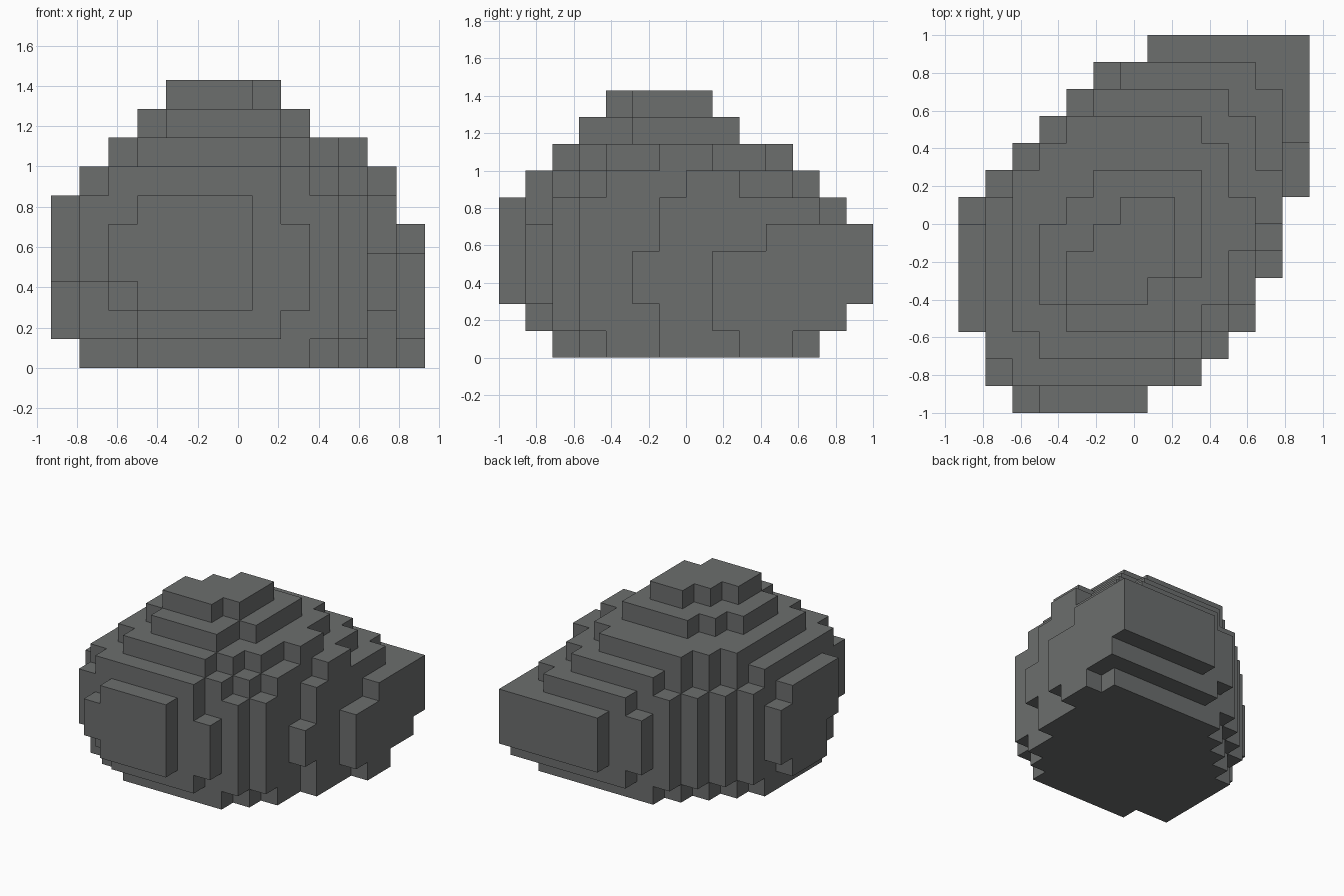
import bpy, bmesh, math
from mathutils import Vector

cube = bpy.data.objects.get("Cube")
if cube:
    bpy.data.objects.remove(cube, do_unlink=True)

U = 1 / 7                 # edge length of one block
cells = set()             # blocks that are solid rock


def box(x0, x1, y0, y1, z0, z1):
    """Fill a cuboid of blocks."""
    cells.update((x, y, z) for x in range(x0, x1)
                 for y in range(y0, y1) for z in range(z0, z1))


def slab(z0, z1, y0, lefts, rights):
    """Fill a stepped layer; each row runs from its left to its right end."""
    for i, (a, b) in enumerate(zip(lefts, rights)):
        box(a, b, y0 + i, y0 + i + 1, z0, z1)


# Foot of the boulder
slab(0, 1, 2, [3, 1, 1, 1, 1, 1, 2, 3, 4, 5],
     [9, 10, 11, 11, 12, 12, 12, 13, 13, 12])
# Main body
slab(1, 6, 2, [1, 1, 1, 1, 1, 1, 1, 2, 3, 4],
     [10, 11, 11, 11, 12, 12, 12, 12, 12, 12])
# Terraces narrowing to the summit
slab(6, 7, 1, [2, 1, 1, 1, 1, 1, 1, 2, 3, 4, 5],
     [8, 9, 10, 11, 11, 11, 12, 12, 11, 11, 10])
slab(7, 8, 2, [3, 2, 2, 2, 2, 2, 2, 3, 4],
     [8, 9, 10, 10, 11, 11, 10, 10, 9])
slab(8, 9, 3, [4, 3, 3, 3, 4, 5], [8, 8, 9, 9, 9, 9])
slab(9, 10, 4, [4, 4, 5, 6], [7, 8, 8, 8])

# Front bulge, in two stepped plates
for b in ((3, 8, 1, 2, 1, 6), (2, 9, 1, 2, 2, 5), (1, 9, 1, 2, 3, 5),
          (1, 8, 1, 2, 3, 6), (3, 7, 0, 1, 2, 6), (2, 7, 0, 1, 3, 5)):
    box(*b)
# Bulges on the two flanks
for b in ((0, 1, 4, 7, 1, 6), (0, 1, 4, 8, 2, 5), (0, 1, 3, 7, 3, 6),
          (0, 1, 3, 8, 3, 5), (11, 12, 5, 6, 2, 4)):
    box(*b)
# Back bulge and the jutting corner
for b in ((6, 11, 12, 13, 1, 6), (5, 11, 12, 13, 2, 5), (7, 13, 8, 13, 1, 2),
          (7, 13, 8, 14, 2, 4), (7, 13, 10, 14, 4, 5)):
    box(*b)

# Skin only the exposed block sides
bm = bmesh.new()
verts = {}


def vert(p):
    if p not in verts:
        verts[p] = bm.verts.new(((p[0] - 6.5) * U, (p[1] - 7) * U, p[2] * U))
    return verts[p]


for c in sorted(cells):
    for axis in range(3):
        for side in (0, 1):
            n = list(c)
            n[axis] += 2 * side - 1
            if tuple(n) in cells:
                continue
            u, v = (axis + 1) % 3, (axis + 2) % 3
            ring = []
            for du, dv in ((0, 0), (1, 0), (1, 1), (0, 1)):
                p = list(c)
                p[axis] += side
                p[u] += du
                p[v] += dv
                ring.append(vert(tuple(p)))
            bm.faces.new(ring if side else ring[::-1])

# Merge flat areas into clean faces
bmesh.ops.dissolve_limit(bm, angle_limit=math.radians(1),
                         verts=bm.verts[:], edges=bm.edges[:])
mesh = bpy.data.meshes.new("boulder")
bm.to_mesh(mesh)
bm.free()

# Stone grey
colour = (0.15, 0.157, 0.155, 1)
stone = bpy.data.materials.new("stone_grey")
stone.use_nodes = True
stone.diffuse_color = colour
bsdf = next(n for n in stone.node_tree.nodes if n.type == 'BSDF_PRINCIPLED')
bsdf.inputs["Base Color"].default_value = colour
bsdf.inputs["Roughness"].default_value = 0.9
mesh.materials.append(stone)

boulder = bpy.data.objects.new("boulder", mesh)
bpy.context.collection.objects.link(boulder)
